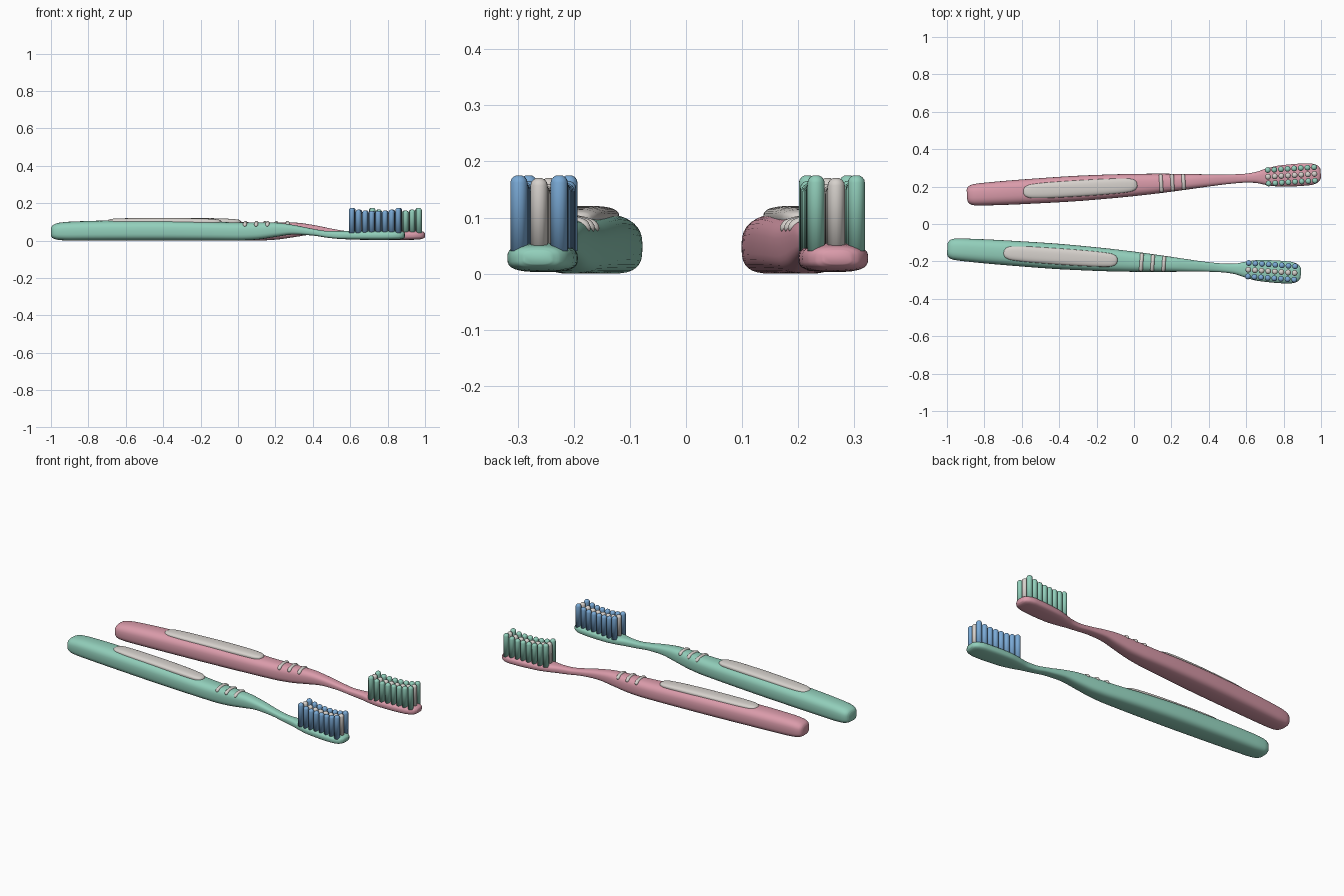
import bpy, bmesh, math
from mathutils import Matrix

if "Cube" in bpy.data.objects:
    bpy.data.objects.remove(bpy.data.objects["Cube"])


def material(name, rgb):
    lin = [((c / 255 + 0.055) / 1.055) ** 2.4 for c in rgb]
    m = bpy.data.materials.new(name)
    m.diffuse_color = (*lin, 1)
    m.use_nodes = True
    m.node_tree.nodes["Principled BSDF"].inputs["Base Color"].default_value = m.diffuse_color
    return m


GREEN = material("mint green", (146, 207, 187))
PINK = material("dusty pink", (218, 155, 170))
GREY = material("warm light grey", (214, 209, 204))
BLUE = material("soft blue", (122, 170, 214))


def finish(bm, name, mat, matrix):
    bmesh.ops.recalc_face_normals(bm, faces=bm.faces)
    bm.transform(matrix)
    me = bpy.data.meshes.new(name)
    bm.to_mesh(me)
    bm.free()
    me.materials.append(mat)
    me.shade_smooth()
    ob = bpy.data.objects.new(name, me)
    bpy.context.collection.objects.link(ob)


def smooth_keys(keys, steps=4):
    """Sample a smooth curve through rows of (s, half_width, z_low, z_high)."""
    def slope(i, k):
        if i in (0, len(keys) - 1):
            a, b = (0, 1) if i == 0 else (i - 1, i)
            return (keys[b][k] - keys[a][k]) / (keys[b][0] - keys[a][0])
        d0 = (keys[i][k] - keys[i-1][k]) / (keys[i][0] - keys[i-1][0])
        d1 = (keys[i+1][k] - keys[i][k]) / (keys[i+1][0] - keys[i][0])
        return 0 if d0 * d1 <= 0 else 2 * d0 * d1 / (d0 + d1)
    rows = []
    for i in range(len(keys) - 1):
        a, b = keys[i], keys[i + 1]
        h = b[0] - a[0]
        for j in range(steps):
            t = j / steps
            row = [a[0] + h * t]
            for k in (1, 2, 3):
                row.append((2*t**3 - 3*t*t + 1) * a[k] + (t**3 - 2*t*t + t) * h * slope(i, k)
                           + (3*t*t - 2*t**3) * b[k] + (t**3 - t*t) * h * slope(i + 1, k))
            rows.append(row)
    return rows + [list(keys[-1])]


def loft(bm, rows, top=2.6, bottom=3.2, n=32, matrix=Matrix()):
    """Skin superellipse sections along local x."""
    rings = []
    for s, w, lo, hi in rows:
        ring = []
        for i in range(n):
            a = 2 * math.pi * i / n
            c, d = math.cos(a), math.sin(a)
            e = 2 / (top if d >= 0 else bottom)
            y = math.copysign(abs(c) ** e, c) * w
            z = (lo + hi) / 2 + math.copysign(abs(d) ** e, d) * (hi - lo) / 2
            ring.append(bm.verts.new(matrix @ Matrix.Translation((s, y, z)).translation))
        rings.append(ring)
    for p, q in zip(rings, rings[1:]):
        for i in range(n):
            bm.faces.new((p[i], p[(i+1) % n], q[(i+1) % n], q[i]))
    bm.faces.new(rings[0])
    bm.faces.new(rings[-1])


# distance from butt, half width, underside, top
BODY = [(0, .030, .022, .070), (.006, .042, .014, .080), (.018, .051, .008, .088),
        (.04, .057, .003, .095), (.1, .061, .0, .101), (.3, .066, .0, .107),
        (.55, .068, .0, .109), (.8, .063, .0, .104), (1.0, .054, .0, .097),
        (1.1, .0475, .005, .097), (1.2, .040, .019, .096), (1.3, .032, .032, .083),
        (1.4, .0255, .027, .063), (1.48, .0235, .015, .051), (1.54, .028, .009, .050),
        (1.6, .043, .006, .051), (1.67, .056, .004, .053), (1.77, .060, .003, .054),
        (1.83, .059, .004, .054), (1.865, .052, .006, .052), (1.885, .040, .010, .048),
        (1.895, .024, .017, .041)]
PAD = [(.300, .008, .085, .104), (.304, .018, .085, .109), (.315, .028, .085, .114),
       (.345, .037, .085, .118), (.45, .042, .085, .120), (.62, .043, .085, .121),
       (.78, .041, .085, .119), (.87, .036, .085, .115), (.90, .026, .085, .111),
       (.908, .017, .085, .107), (.912, .008, .085, .102)]


def tuft(bm, x, y, z0, z1, r=.0155, n=14):
    """Round bristle bundle with a domed tip."""
    prof = [(r, z0), (r, z1 - r * .9)]
    prof += [(r * math.cos(a), z1 - r * .9 * (1 - math.sin(a))) for a in (.4, .8, 1.2)]
    rings = [[bm.verts.new((x + q * math.cos(2*math.pi*i/n), y + q * math.sin(2*math.pi*i/n), z))
              for i in range(n)] for q, z in prof]
    for p, q in zip(rings, rings[1:]):
        for i in range(n):
            bm.faces.new((p[i], p[(i+1) % n], q[(i+1) % n], q[i]))
    bm.faces.new(rings[0])
    bm.faces.new(rings[-1])


def toothbrush(label, origin, degrees, body_mat, outer_mat):
    place = Matrix.Translation((*origin, 0)) @ Matrix.Rotation(math.radians(degrees), 4, 'Z')

    # handle, neck and head in one piece
    bm = bmesh.new()
    loft(bm, smooth_keys(BODY))
    finish(bm, label + "_handle_and_head", body_mat, place)

    # soft grip pad
    bm = bmesh.new()
    loft(bm, smooth_keys(PAD, 3))
    finish(bm, label + "_grip_pad", GREY, place)

    # three thumb ridges across the handle
    bm = bmesh.new()
    for s, half in ((1.04, .050), (1.10, .0465), (1.16, .043)):
        rows = []
        for i in range(17):
            f = -math.cos(math.pi * i / 16)
            end = max(0, abs(f) * half - (half - .010)) / .010
            r = .0105 * max(.15, math.sqrt(max(0, 1 - end * end)))
            zc = .094 - .013 * f * f
            rows.append((f * half, r, zc - r, zc + r))
        loft(bm, rows, 2, 2, 12, Matrix.Translation((s, 0, 0)) @ Matrix.Rotation(math.pi / 2, 4, 'Z'))
    finish(bm, label + "_thumb_ridges", GREY, place)

    # bristles: two outer rows and a pale middle row
    for part, offsets, mat, drop in (("outer_bristles", (-.036, .036), outer_mat, 0),
                                     ("middle_bristles", (0,), GREY, .005)):
        bm = bmesh.new()
        for y in offsets:
            for i in range(8):
                t = abs(i - 3.5) / 3.5
                tuft(bm, 1.613 + .0355 * i, y, .04, .160 + .016 * t ** 3 - drop)
        finish(bm, label + "_" + part, mat, place)


toothbrush("green_brush", (-.998, -.132), -4, GREEN, BLUE)
toothbrush("pink_brush", (-.893, .154), 3.5, PINK, GREEN)
